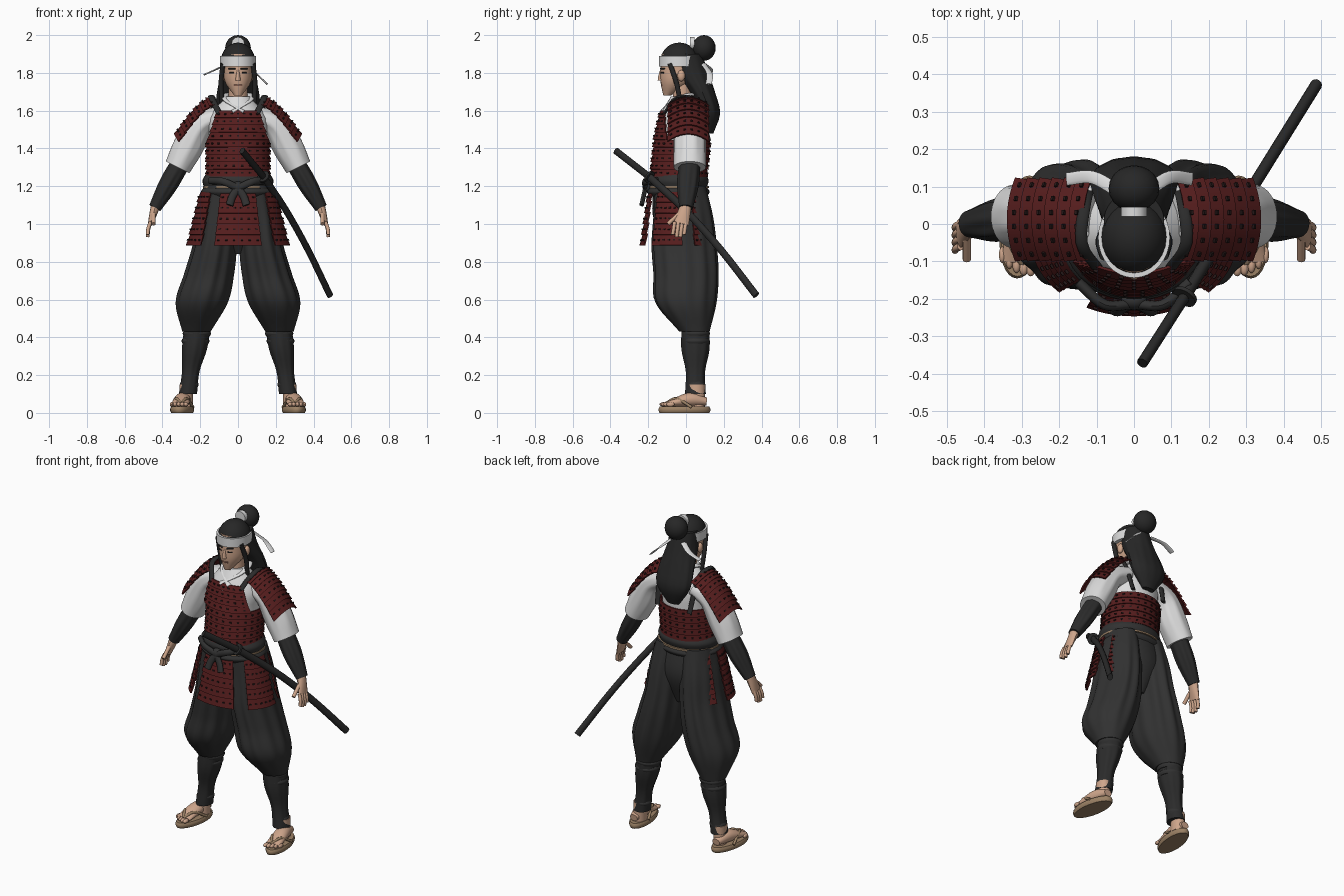
import bpy, bmesh, math
from mathutils import Vector, Matrix

cube = bpy.data.objects.get("Cube")
if cube:
    bpy.data.objects.remove(cube, do_unlink=True)


def material(name, red, green=None, blue=None):
    m = bpy.data.materials.new(name)
    m.use_nodes = True
    colour = (red, green or red, blue or green or red, 1)
    m.diffuse_color = colour
    m.node_tree.nodes["Principled BSDF"].inputs["Base Color"].default_value = colour
    return m


RED = material("dark red lacquer", .09, .012)
LACE = material("black lacing", .018, .009)
CLOTH = material("charcoal cloth", .031)
GUARD = material("dark guard leather", .024)
HAIR = material("black hair", .02)
WHITE = material("white cloth", .72)
SKIN = material("skin", .62, .38, .26)
LIP = material("lip brown", .36, .17, .12)
STRAW = material("straw tan", .33, .22, .13)


def finish(name, bm, materials, mirror):
    bmesh.ops.recalc_face_normals(bm, faces=bm.faces)
    mesh = bpy.data.meshes.new(name)
    bm.to_mesh(mesh)
    bm.free()
    for m in materials:
        mesh.materials.append(m)
    ob = bpy.data.objects.new(name, mesh)
    bpy.context.collection.objects.link(ob)
    bpy.ops.object.select_all(action='DESELECT')
    ob.select_set(True)
    bpy.context.view_layer.objects.active = ob
    bpy.ops.object.shade_smooth_by_angle(angle=math.radians(40))
    if mirror:
        ob.modifiers.new("Mirror", 'MIRROR').use_mirror_merge = False


def channel(values, t):
    """Smooth curve through evenly spaced values; a single number is constant."""
    if not isinstance(values, (tuple, list)):
        return values
    v = [2 * values[0] - values[1], *values, 2 * values[-1] - values[-2]]
    spans = len(values) - 1
    i = min(int(t * spans), spans - 1)
    f = t * spans - i
    a, b, c, d = v[i:i + 4]
    return b + f * (c - a + f * (2 * a - 5 * b + 4 * c - d + f * (3 * b - a - 3 * c + d))) / 2


def skin(name, mat, x=0, y=0, z=0, w=0, d=None, up=None, steps=12, sides=24,
         mirror=False, pleats=0, depth=0, skew=0, dome=False):
    """Oval rings of half-size w by d: level if up is None, else square to the path."""
    bm, rows = bmesh.new(), []

    def centre(t):
        return Vector([channel(c, t) for c in (x, y, z)])

    for i in range(steps + 1):
        t = i / steps
        swell = math.cos(t * math.pi / 2) + .01 if dome else 1
        if dome:
            t = math.sin(t * math.pi / 2)
        tangent, a = Vector((0, 0, 1)), Vector((0, 1, 0))
        if up:
            tangent = (centre(min(t + .01, 1)) - centre(max(t - .01, 0))).normalized()
            a = Vector(up)
            a = (a - tangent * a.dot(tangent)).normalized()
        b = a.cross(tangent)
        width = channel(w, t)
        thick = width if d is None else channel(d, t)
        row = []
        for j in range(sides):
            q = math.tau * j / sides
            fold = swell * (1 + depth * math.sin(math.pi * t) * math.cos(pleats * q))
            p = centre(t) + (b * width * math.cos(q) + a * thick * math.sin(q)) * fold
            p.x += skew * p.y
            row.append(bm.verts.new(p))
        rows.append(row)
    for low, high in zip(rows, rows[1:]):
        for j in range(sides):
            k = (j + 1) % sides
            bm.faces.new((low[j], low[k], high[k], high[j]))
    bm.faces.new(rows[0])
    bm.faces.new(rows[-1])
    finish(name, bm, [mat], mirror)


def tube(name, mat, x=0, y=0, z=0, w=0, d=None, up=(0, 0, 1), sides=12, **options):
    skin(name, mat, x, y, z, w, d, up, sides=sides, **options)


def ball(name, mat, at, size, mirror=False):
    bm = bmesh.new()
    bmesh.ops.create_uvsphere(bm, u_segments=20, v_segments=12, radius=1,
                              matrix=Matrix.Translation(at) @ Matrix.Diagonal((*size, 1)))
    finish(name, bm, [mat], mirror)


def lames(name, surface, rows, columns, studs, inside=(0, 0, 1.3), mirror=False):
    """Overlapping armour rows laid along surface(u, v), each with a line of lacing."""
    bm = bmesh.new()

    def frame(u, v, e=.01):
        p = surface(u, v)
        across = (surface(u + e, v) - surface(u - e, v)).normalized()
        out = across.cross(surface(u, v + e) - surface(u, v - e)).normalized()
        return p, across, out if out.dot(p - Vector(inside)) > 0 else -out

    for k in range(rows):
        top, bottom = max(k - .15, 0) / rows, (k + 1) / rows
        sections = []
        for j in range(columns + 1):
            section = []
            for v, lift in ((top, .002), (bottom, .012), (bottom, .003), (top, -.005)):
                p, across, out = frame(j / columns, v)
                section.append(bm.verts.new(p + out * lift))
            sections.append(section)
        for s, t in zip(sections, sections[1:]):
            for m in range(4):
                bm.faces.new((s[m], s[m - 1], t[m - 1], t[m]))
        bm.faces.new(sections[0])
        bm.faces.new(sections[-1])
        for j in range(studs):
            p, across, out = frame((j + .5) / studs, (k + .5) / rows)
            turn = Matrix((across, out.cross(across), out)).transposed().to_4x4()
            place = Matrix.Translation(p + out * .009) @ turn
            made = bmesh.ops.create_cube(bm, size=.008, matrix=place @ Matrix.Diagonal((1.5, 1, 1, 1)))
            for vert in made["verts"]:
                for face in vert.link_faces:
                    face.material_index = 1
    finish(name, bm, [RED, LACE], mirror)


# Head and face
skin("head", SKIN, y=(-.1, -.05, -.04, -.04), z=(1.68, 1.9),
     w=(.02, .07, .075, .075), d=(.02, .085, .095, .09))
skin("neck", SKIN, y=-.02, z=(1.6, 1.74), w=.05)
skin("nose", SKIN, y=-.13, z=(1.76, 1.82), w=(.015, .01, .005), d=(.02, .015, .005))
ball("ear", SKIN, (.08, -.025, 1.785), (.015, .02, .03), mirror=True)
tube("eye", HAIR, x=(.02, .045), y=(-.132, -.118), z=1.8, w=.004, mirror=True)
tube("eyebrow", HAIR, x=(.015, .05), y=(-.134, -.115), z=1.822, w=.004, mirror=True)
tube("mouth", LIP, x=(-.02, .02), y=-.128, z=1.735, w=.005)

# Hair, bun and headband
skin("hair_cap", HAIR, y=-.035, z=(1.86, 1.96), w=.09, d=.1, dome=True)
skin("long_hair", HAIR, y=(.125, .125, .09, .035, .01), z=(1.48, 1.9),
     w=(.04, .11, .11, .09, .08), d=(.02, .055, .065, .085, .075), pleats=12, depth=.02, sides=48)
tube("side_lock", HAIR, x=(.08, .09, .085), y=(-.085, -.05, -.03), z=(1.85, 1.64), w=.013, mirror=True)
ball("hair_bun", HAIR, (0, .095, 1.932), (.068, .062, .068))
tube("bun_tie", WHITE, y=(.02, .045), z=1.955, w=.035)
skin("headband", WHITE, y=-.036, z=(1.835, 1.89), w=.096, d=.108, steps=1, sides=32)
for side, tip_x, tip_z in (("right", -.18, 1.79), ("left", .155, 1.74)):
    tube("headband_tail_" + side, WHITE, x=(tip_x / 4, tip_x), y=(.09, .125, .12),
         z=(1.85, tip_z), w=.017, d=.004)

# Shirt with crossed collar and wide sleeves
skin("shirt", WHITE, y=-.02, z=(1.22, 1.675), w=(.155, .15, .15, .155, .065),
     d=(.13, .13, .135, .125, .06))
for side, s in (("right", -1), ("left", 1)):
    tube("collar_" + side, WHITE, x=[s * v for v in (.03, .07, .05, -.035)],
         y=(.06, 0, -.07, -.125), z=(1.685, 1.68, 1.645, 1.59), w=.02, d=.01)
tube("sleeve", WHITE, x=(.1, .2, .265, .32), y=.02, z=(1.57, 1.52, 1.41, 1.3), w=(.055, .07, .08, .07),
     d=.085, up=(0, 1, 0), sides=36, pleats=9, depth=.03, mirror=True)

# Forearm guards and hands
tube("forearm_guard", GUARD, x=(.3, .44), y=(.02, 0), z=(1.33, 1.085), w=(.05, .048, .033),
     d=(.055, .055, .036), up=(0, 1, 0), sides=48, pleats=8, depth=.05, mirror=True)
tube("palm", SKIN, x=(.435, .465), y=(0, -.025), z=(1.1, 1), w=(.025, .02, .012), d=(.03, .04),
     up=(0, 1, 0), mirror=True)
for i in range(4):
    y = -.02 * i
    tube(f"finger_{i + 1}", SKIN, x=(.463, .475, .478), y=(y, y - .01),
         z=(1.01, .925 + abs(i - 1.5) / 80), w=.01, up=(0, 1, 0), mirror=True)
tube("thumb", SKIN, x=.447, y=(-.03, -.095), z=(1.06, 1), w=.011, mirror=True)


# Chest armour, shoulder plates and skirt panels
def chest_wrap(u, v):
    q = math.tau * u
    return Vector((.163 * math.cos(q), -.02 - .02 * v + .145 * math.sin(q), 1.445 - .195 * v))


def chest_bib(u, v):
    x = (2 * u - 1) * (.11 + .045 * v)
    return Vector((x, -.02 - (.112 + .035 * v) * math.sqrt(1 - (x / .18) ** 2), 1.6 - .155 * v))


def shoulder(u, v):
    side, drop = 2 * u - 1, max(v, 0)
    curl = side * side
    return Vector((.135 + .195 * drop - .02 * curl, .012 + .105 * side,
                   1.672 - .2 * drop ** 1.5 - .04 * curl))


def skirt_panel(middle, half):
    def surface(u, v):
        q = middle + half * (2 * u - 1)
        return Vector(((.195 + .07 * v) * math.cos(q), -.04 + (.155 + .04 * v) * math.sin(q),
                       1.17 - .285 * v))
    return surface


lames("chest_armour_wrap", chest_wrap, rows=5, columns=48, studs=24)
lames("chest_armour_bib", chest_bib, rows=4, columns=14, studs=7)
lames("shoulder_plate", shoulder, rows=6, columns=10, studs=6, inside=(.15, 0, 1.4), mirror=True)
lames("skirt_panel_front", skirt_panel(-math.pi / 2, .48), rows=5, columns=10, studs=6)
lames("skirt_panel_side", skirt_panel(-.33, .43), rows=5, columns=10, studs=6, mirror=True)
lames("skirt_panel_back", skirt_panel(.78, .34), rows=5, columns=10, studs=5, mirror=True)
tube("shoulder_strap", GUARD, x=(.1, .14, .13, .11), y=(-.115, -.05, .06, .125),
     z=(1.585, 1.67, 1.645, 1.44), w=.008, d=.016, up=(1, 0, 0), mirror=True)

# Sash, cord, knot and hanging ends
skin("sash_upper", CLOTH, y=-.04, z=(1.195, 1.265), w=(.18, .188, .17), d=(.15, .16, .145), sides=36)
skin("sash_lower", CLOTH, y=-.04, z=(1.145, 1.195), w=(.18, .196, .18), d=(.15, .165, .15), sides=36)
skin("waist_cord", STRAW, y=-.036, z=(1.19, 1.2), w=.186, d=.158, sides=36, steps=1)
ball("sash_knot", CLOTH, (0, -.205, 1.195), (.035, .025, .03))
tube("sash_loop", CLOTH, x=(.01, .15), y=(-.215, -.215, -.155), z=(1.195, 1.225, 1.23),
     w=.014, d=.019, mirror=True)
tube("sash_end", CLOTH, x=(0, .03, .045), y=(-.215, -.235), z=(1.19, 1.1), w=.02, d=.012,
     up=(0, 1, 0), mirror=True)

# Baggy trousers and leg wraps
skin("hips", CLOTH, y=(-.035, -.02, 0), z=(1.2, 1.02, .84), w=(.17, .18, .05), d=(.14, .15, .07))
skin("trouser_leg", CLOTH, x=(.22, .19, .15, .12, .105, .09), y=(.045, 0, 0, -.01, -.015, -.03),
     z=(.43, 1.2), w=(.075, .137, .13, .115, .107, .09), d=(.08, .16, .168, .168, .155, .135),
     steps=30, sides=66, pleats=11, depth=.04, mirror=True)
skin("leg_wrap", GUARD, x=(.265, .25, .23, .215), y=.05, z=(.1, .46), w=(.048, .045, .065, .068),
     d=(.055, .05, .073, .072), sides=48, pleats=8, depth=.03, mirror=True)
for place, x, z, r in (("knee", .218, .42, .075), ("calf", .225, .38, .074), ("ankle", .258, .15, .05)):
    skin(place + "_tie", CLOTH, x=x, y=.052, z=(z - .015, z + .015), w=(r - .006, r, r - .006), mirror=True)

# Feet and straw sandals
skin("ankle", SKIN, x=.275, y=.055, z=(.035, .15), w=.036, d=.045, mirror=True)
tube("foot", SKIN, x=.296, y=(.11, .02, -.1), z=(.06, .07, .045), w=(.025, .042, .047),
     d=(.02, .037, .013), sides=24, skew=-.12, mirror=True)
for i in range(5):
    ball(f"toe_{i + 1}", SKIN, (.276 + .019 * i, -.118 + i * i / 450, .045),
         (.013 - i / 1000, .022, .012), mirror=True)
skin("sandal_sole", STRAW, x=.295, y=-.008, z=(0, .033), w=(.056, .061, .061, .056),
     d=(.132, .137, .137, .132), sides=32, steps=6, skew=-.12, mirror=True)
for side, s in (("inner", -1), ("outer", 1)):
    tube(f"sandal_strap_{side}", STRAW, x=(.3, .3 + s * .03, .293 + s * .055), y=(-.105, -.05, .03),
         z=(.052, .075, .03), w=.008, mirror=True)

# Sheathed sword thrust through the sash
tube("scabbard", GUARD, x=(.135, .487), y=(-.195, .372), z=(1.25, 1.075, .865, .622), w=.016, d=.02)
tube("sword_grip", HAIR, x=(.022, .135), y=(-.372, -.195), z=(1.388, 1.25), w=.015, d=.019)
tube("sword_guard", GUARD, x=(.133, .138), y=(-.198, -.19), z=(1.253, 1.247), w=.034, sides=20, steps=1)
